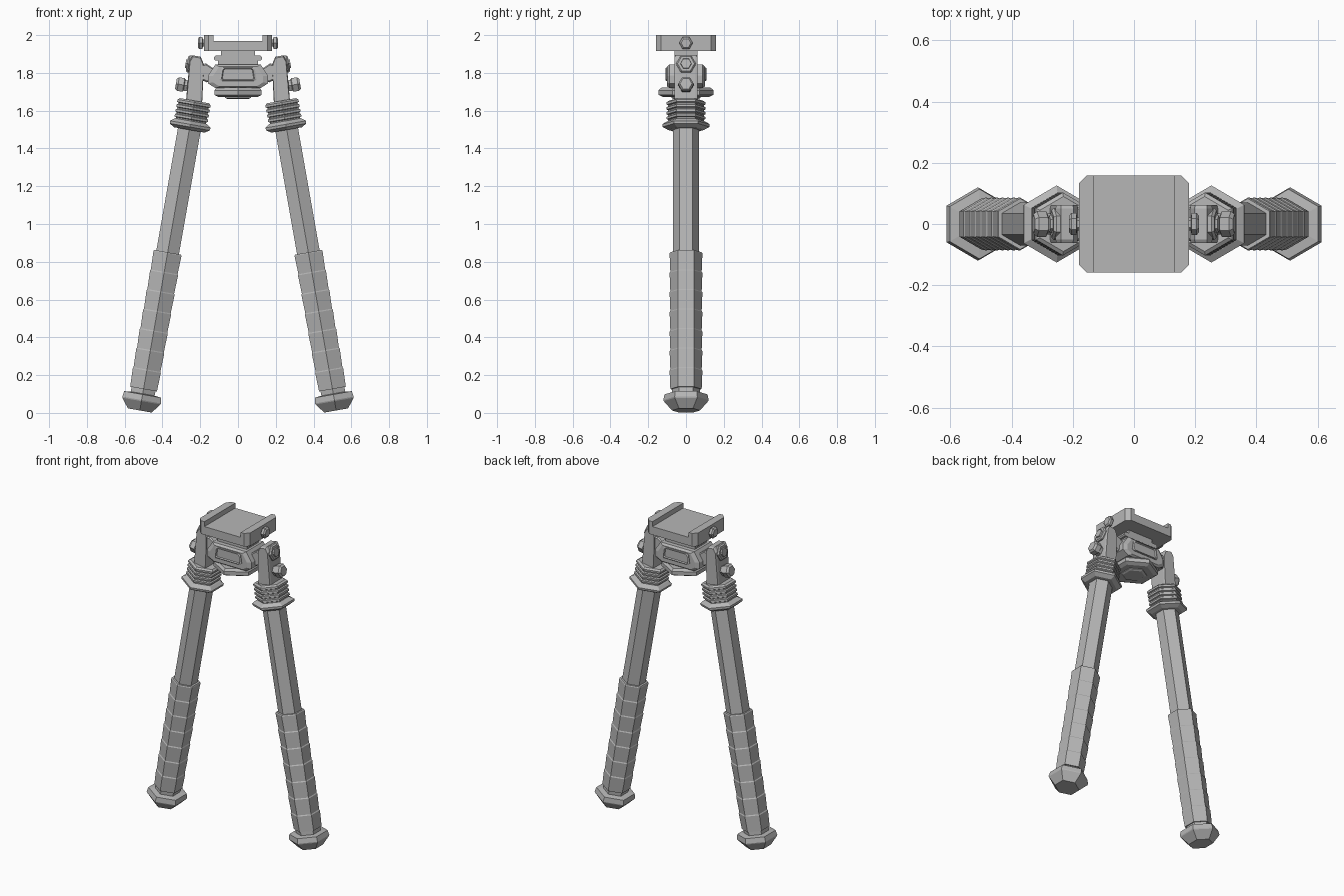
import bpy, bmesh, math
from mathutils import Matrix, Vector

cube = bpy.data.objects.get("Cube")
if cube:
    bpy.data.objects.remove(cube, do_unlink=True)

GREY = (0.47, 0.47, 0.47, 1)
metal = bpy.data.materials.new("grey_metal")
metal.use_nodes = True
metal.diffuse_color = GREY
metal.node_tree.nodes["Principled BSDF"].inputs["Base Color"].default_value = GREY


def finish(name, bm, matrix):
    bmesh.ops.transform(bm, matrix=matrix, verts=bm.verts)
    bmesh.ops.recalc_face_normals(bm, faces=bm.faces)
    mesh = bpy.data.meshes.new(name)
    bm.to_mesh(mesh)
    bm.free()
    mesh.materials.append(metal)
    obj = bpy.data.objects.new(name, mesh)
    bpy.context.collection.objects.link(obj)
    return obj


def skin(bm, rings):
    """Bridge rings of equal length and cap both ends; return the caps."""
    loops = [[bm.verts.new(p) for p in ring] for ring in rings]
    n = len(loops[0])
    for a, b in zip(loops, loops[1:]):
        for i in range(n):
            j = (i + 1) % n
            bm.faces.new((a[i], a[j], b[j], b[i]))
    return [bm.faces.new(loops[0]), bm.faces.new(loops[-1])]


def hex_turned(name, profile, matrix=Matrix()):
    """Six-sided turned part with corners on the y axis; profile is (radius, z)."""
    bm = bmesh.new()
    angles = [math.pi / 2 + k * math.pi / 3 for k in range(6)]
    skin(bm, [[(r * math.cos(a), r * math.sin(a), z) for a in angles] for r, z in profile])
    return finish(name, bm, matrix)


def slab(name, outline, half, chamfer=0.0, matrix=Matrix(), recess=None):
    """Extrude an x-z outline along y, with chamfered ends and optional recesses."""
    bm = bmesh.new()
    cx = sum(p[0] for p in outline) / len(outline)
    cz = sum(p[1] for p in outline) / len(outline)
    size = max(abs(p[1] - cz) for p in outline)
    k = 1 - chamfer / size
    small = [(cx + (x - cx) * k, cz + (z - cz) * k) for x, z in outline]
    if chamfer:
        stations = [(-half, small), (chamfer - half, outline),
                    (half - chamfer, outline), (half, small)]
    else:
        stations = [(-half, outline), (half, outline)]
    caps = skin(bm, [[(x, y, z) for x, z in pts] for y, pts in stations])
    if recess:
        bmesh.ops.recalc_face_normals(bm, faces=bm.faces)
        for cap in caps:
            bmesh.ops.inset_region(bm, faces=[cap], thickness=recess[0])
            bmesh.ops.translate(bm, verts=cap.verts, vec=-cap.normal * recess[1])
    return finish(name, bm, matrix)


def mirrored(half_outline):
    return half_outline + [(-x, z) for x, z in reversed(half_outline)]


def bar(name, half_x, half_y, z0, z1, chamfer=0.0):
    c = chamfer
    return slab(name, mirrored([(half_x - c, z0), (half_x, z0 + c),
                                (half_x, z1 - c), (half_x - c, z1)]) if c
                else mirrored([(half_x, z0), (half_x, z1)]), half_y)


# Mounting rail: channel section with clipped corners
bm = bmesh.new()
channel = mirrored([(0.18, 1.915), (0.18, 2.0), (0.13, 2.0), (0.13, 1.968)])
skin(bm, [[(x, y, z) for x, z in channel] for y in (-0.158, 0.158)])
for sx in (-1, 1):
    for sy in (-1, 1):
        bmesh.ops.bisect_plane(bm, geom=bm.verts[:] + bm.edges[:] + bm.faces[:],
                               plane_co=Vector((sx * 0.155, sy * 0.158, 0)),
                               plane_no=Vector((sx, sy, 0)), clear_outer=True)
        bmesh.ops.holes_fill(bm, edges=[e for e in bm.edges if e.is_boundary], sides=0)
finish("mounting_rail", bm, Matrix())

# Swivel stack under the rail
bar("swivel_neck", 0.09, 0.06, 1.885, 1.92)
bar("swivel_plate", 0.127, 0.062, 1.865, 1.892, 0.008)
bar("swivel_spacer", 0.105, 0.06, 1.835, 1.87)

# Central housing with a recessed window front and back
slab("housing", mirrored([(0.12, 1.72), (0.16, 1.745), (0.16, 1.785), (0.12, 1.845)]),
     0.1, 0.012)
slab("window_frame", mirrored([(0.088, 1.757), (0.098, 1.767), (0.09, 1.82), (0.08, 1.828)]),
     0.108, 0.004, recess=(0.012, 0.02))
hex_turned("lower_flange", [(0.12, 1.672), (0.145, 1.684), (0.145, 1.708), (0.13, 1.722)])
hex_turned("lower_nut", [(0.065, 1.662), (0.078, 1.668), (0.078, 1.68)])

# Profiles shared by both legs, measured along the leg axis
foot = [(0.074, 0), (0.118, 0.05), (0.12, 0.056), (0.114, 0.086), (0.08, 0.09)]
sleeve = []
SEGMENTS, START, PITCH = 7, 0.115, 0.105
for i in range(SEGMENTS):
    z = START + i * PITCH
    sleeve += [(0.083, z), (0.087, z + PITCH - 0.006), (0.083, z + PITCH)]
collar = [(0.095, 1.508), (0.124, 1.524), (0.126, 1.538), (0.104, 1.552)]
for i in range(4):
    z = 1.556 + i * 0.026
    collar += [(0.094, z), (0.094, z + 0.006), (0.103, z + 0.01), (0.103, z + 0.022)]
collar += [(0.09, 1.665)]
arm = [(0.042, 1.64), (0.062, 1.87), (0.05, 1.9), (0.008, 1.9),
       (-0.012, 1.87), (-0.025, 1.8), (-0.045, 1.64)]
ear = [(0.11, 1.77), (0.165, 1.75), (0.21, 1.77), (0.21, 1.84), (0.17, 1.85), (0.11, 1.81)]

for side, sx in (("left", 1), ("right", -1)):
    flip = Matrix.Scale(-1, 4, (1, 0, 0)) if sx < 0 else Matrix()
    leg = flip @ Matrix.Translation((0.52, 0, 0.013)) @ Matrix.Rotation(math.radians(-10), 4, 'Y')
    outward = Matrix.Rotation(math.pi / 2, 4, 'Y')

    # Leg: foot, neck, ribbed sleeve, tube and ribbed collar
    hex_turned(side + "_foot", foot, leg)
    hex_turned(side + "_foot_neck", [(0.074, 0.085), (0.074, 0.12)], leg)
    hex_turned(side + "_sleeve", sleeve, leg)
    hex_turned(side + "_leg_tube", [(0.07, 0.84), (0.07, 1.53)], leg)
    hex_turned(side + "_collar", collar, leg)

    # Hinge arm with its two bolts
    slab(side + "_hinge_arm", arm, 0.062, 0.012, leg)
    slab(side + "_pivot_ear", ear, 0.055, 0.008, flip)
    upper = leg @ Matrix.Translation((0, 0, 1.852)) @ outward
    lower = leg @ Matrix.Translation((0, 0, 1.737)) @ outward
    hex_turned(side + "_pivot_bolt", [(0.053, 0.03), (0.053, 0.064), (0.045, 0.072),
                                      (0.03, 0.072), (0.028, 0.08)], upper)
    hex_turned(side + "_lock_bolt", [(0.034, 0.03), (0.034, 0.066), (0.042, 0.07),
                                     (0.042, 0.1), (0.032, 0.112)], lower)

    # Rail clamp bolt
    hex_turned(side + "_clamp_bolt", [(0.022, 0.17), (0.022, 0.186), (0.036, 0.188),
                                      (0.036, 0.205), (0.026, 0.213)],
               flip @ Matrix.Translation((0, 0, 1.958)) @ outward)
